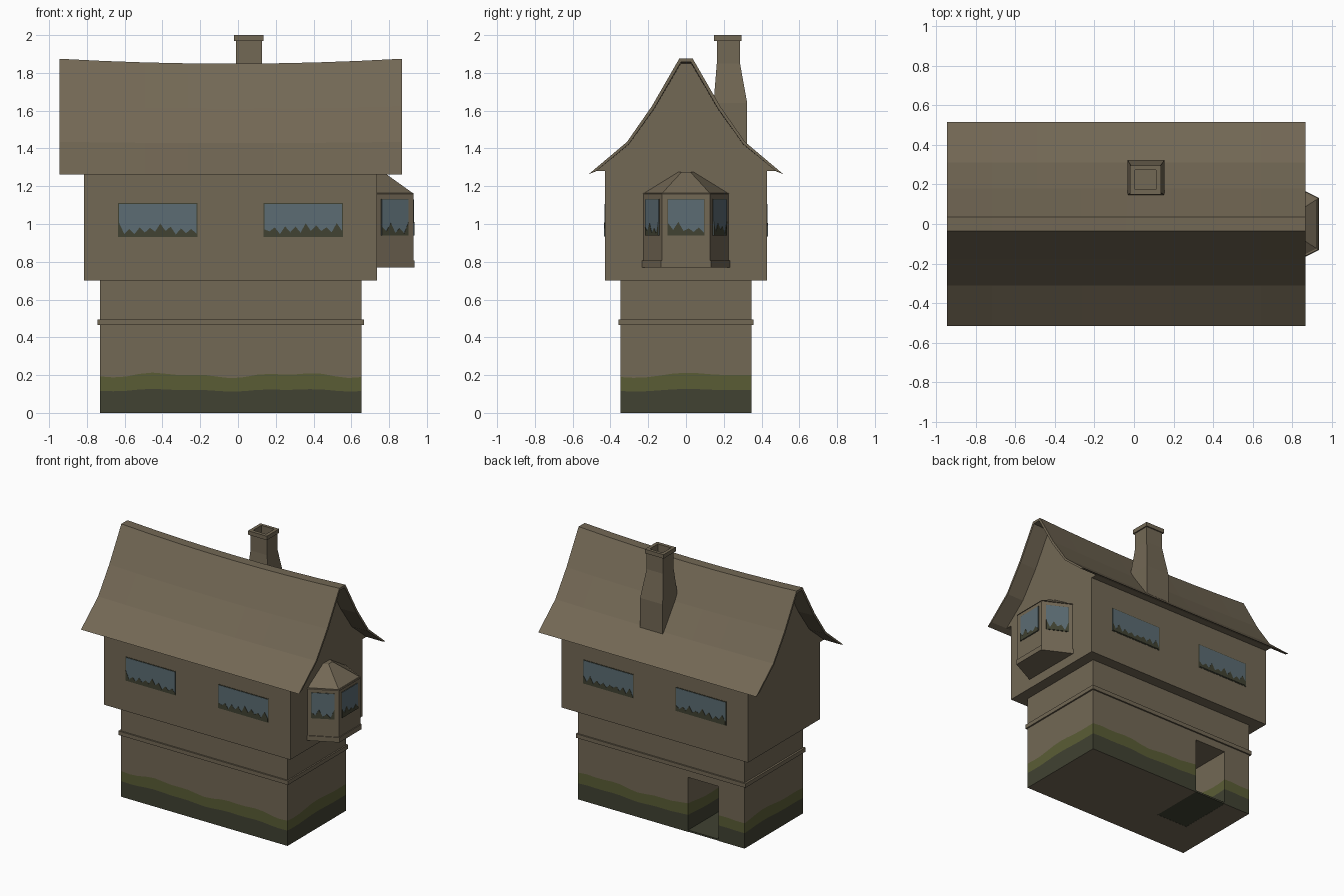
import bpy, bmesh, math, random
from mathutils import Vector

if "Cube" in bpy.data.objects:
    bpy.data.objects.remove(bpy.data.objects["Cube"])

random.seed(4)


def mat(name, c):
    m = bpy.data.materials.new(name)
    m.diffuse_color = (*c, 1)
    m.use_nodes = True
    m.node_tree.nodes["Principled BSDF"].inputs["Base Color"].default_value = m.diffuse_color
    return m


BROWN = mat("weathered brown", (0.17, 0.138, 0.09))
MOSS = mat("moss green", (0.102, 0.108, 0.036))
DARK = mat("dark damp green", (0.052, 0.054, 0.032))
GLASS = mat("dusty blue glass", (0.106, 0.15, 0.172))


def finish(name, bm, mats):
    bmesh.ops.recalc_face_normals(bm, faces=bm.faces)
    me = bpy.data.meshes.new(name)
    bm.to_mesh(me)
    bm.free()
    for m in mats:
        me.materials.append(m)
    ob = bpy.data.objects.new(name, me)
    bpy.context.collection.objects.link(ob)
    return ob


def loft(name, rings, m):
    """Skin a list of equal-length point rings and cap both ends."""
    bm = bmesh.new()
    vs = [[bm.verts.new(p) for p in r] for r in rings]
    n = len(vs[0])
    for a, b in zip(vs, vs[1:]):
        for i in range(n):
            j = (i + 1) % n
            bm.faces.new((a[i], a[j], b[j], b[i]))
    bm.faces.new(vs[0][::-1])
    bm.faces.new(vs[-1])
    return finish(name, bm, [m])


def rect(x0, x1, y0, y1, z):
    return [(x0, y0, z), (x1, y0, z), (x1, y1, z), (x0, y1, z)]


def box(name, x0, x1, y0, y1, z0, z1, m=BROWN):
    return loft(name, [rect(x0, x1, y0, y1, z0), rect(x0, x1, y0, y1, z1)], m)


# ground floor base: outline with the deep doorway notch, wavy moss bands
DOOR_TOP = 0.41
X0, X1, Y0, Y1 = -0.73, 0.655, -0.347, 0.347
corners = [(X0, Y0), (X1, Y0), (X1, Y1), (-0.26, Y1), (-0.26, -0.06),
           (-0.515, -0.06), (-0.515, Y1), (X0, Y1)]
path = []
for i, a in enumerate(corners):
    a, b = Vector(a), Vector(corners[(i + 1) % len(corners)])
    k = max(1, round((b - a).length / 0.07))
    path += [a.lerp(b, t / k) for t in range(k)]

bm = bmesh.new()
cols = []
for p in path:
    w = math.sin(9 * p.x + 1.3 + 7 * p.y) + 0.6 * math.sin(21 * p.x - 15 * p.y)
    hs = (0, 0.12 + 0.005 * w, 0.199 + 0.010 * w, DOOR_TOP)
    cols.append([bm.verts.new((p.x, p.y, h)) for h in hs])
for a, b in zip(cols, cols[1:] + cols[:1]):
    for k, mi in enumerate((2, 1, 0)):
        bm.faces.new((a[k], b[k], b[k + 1], a[k + 1])).material_index = mi
bm.faces.new([c[0] for c in cols])
finish("ground_floor_walls", bm, [BROWN, MOSS, DARK])
box("doorway_floor", -0.515, -0.26, -0.06, Y1 - 0.001, 0.001, 0.013, DARK)
box("ground_floor_top", X0, X1, Y0, Y1, DOOR_TOP, 0.71)
box("belt_moulding", -0.745, 0.666, -0.358, 0.358, 0.465, 0.495)

# overhanging upper floor
box("upper_floor", -0.815, 0.735, -0.428, 0.428, 0.70, 1.29)


# roof shell with flared eaves and a sagging ridge
def sag(x, z):
    s = max(0, 1 - ((x + 0.04) / 0.91) ** 2) * 0.026
    return z - s * max(0, (z - 1.27) / 0.6)


def station(x, prof):
    return [(x, y, sag(x, z)) for y, z in prof]


def mirrored(half):
    return [(-y, z) for y, z in half] + half[::-1]


OUTER = [(0.516, 1.263), (0.312, 1.435), (0.18, 1.625), (0.036, 1.875)]
INNER = [(0.475, 1.28), (0.302, 1.424), (0.168, 1.613), (0.027, 1.857)]
GABLE = [(0.48, 1.28), (0.305, 1.428), (0.172, 1.617), (0.03, 1.863)]
xs = [-0.945 + 1.813 * i / 8 for i in range(9)]
shell = mirrored(OUTER) + mirrored(INNER)[::-1]
loft("roof", [station(x, shell) for x in xs], BROWN)
gx = [-0.815 + 1.55 * i / 8 for i in range(9)]
loft("gable_walls", [station(x, mirrored(GABLE)) for x in gx], BROWN)

# chimney with flared base, cap and open flue
chimney = [(-0.033, 0.155, 0.146, 0.324, 1.38), (-0.033, 0.155, 0.146, 0.324, 1.64),
           (-0.01, 0.127, 0.163, 0.286, 1.85), (-0.01, 0.127, 0.163, 0.286, 1.97),
           (-0.02, 0.136, 0.149, 0.295, 1.97), (-0.02, 0.136, 0.149, 0.295, 2.0),
           (0.004, 0.111, 0.175, 0.272, 2.0), (0.004, 0.111, 0.175, 0.272, 1.88)]
loft("chimney", [rect(*r) for r in chimney], BROWN)

# bay window body, sill and little hipped roof
BX = 0.735


def bay(s, z, grow=0.0):
    pts = [(0, -0.225 - grow), (0.193 + grow, -0.128 - grow / 2),
           (0.193 + grow, 0.128 + grow / 2), (0, 0.225 + grow)]
    pts = [(-0.01, pts[0][1])] + pts + [(-0.01, pts[-1][1])]
    return [(BX + (x * s if x > 0 else x), y * s, z) for x, y in pts]


loft("bay_body", [bay(1, 0.80), bay(1, 1.165)], BROWN)
loft("bay_sill", [bay(1, 0.77, 0.007), bay(1, 0.807, 0.007)], BROWN)
loft("bay_roof", [bay(1, 1.158, 0.005), bay(0.65, 1.21), bay(0.18, 1.275)], BROWN)


# windows: thin dark rim, glass plate, jagged grime along the bottom
def plate(name, o, u, pts, d, m):
    n = Vector((u.y, -u.x, 0))
    def ring(t):
        return [o + u * a + Vector((0, 0, b)) + n * t for a, b in pts]
    loft(name, [ring(-0.003), ring(d)], m)


def window(name, o, u, w, h, rim):
    o, u = Vector(o), Vector(u).normalized()
    plate(name + "_rim", o, u, [(-rim, -rim), (w + rim, -rim),
                                (w + rim, h + rim), (-rim, h + rim)], 0.002, DARK)
    plate(name + "_glass", o, u, [(0, 0), (w, 0), (w, h), (0, h)], 0.004, GLASS)
    k = max(4, round(w / 0.027))
    top = [(w * i / k, random.uniform(0.008, 0.03) if i % 2 else
            random.uniform(0.035, 0.075)) for i in range(k, -1, -1)]
    plate(name + "_grime", o, u, [(0, 0), (w, 0)] + top, 0.006, DARK)


for i, x in enumerate((-0.63, 0.14)):
    window(f"front_window_{i}", (x, -0.428, 0.935), (1, 0, 0), 0.41, 0.17, 0.005)
    window(f"back_window_{i}", (x + 0.41, 0.428, 0.935), (-1, 0, 0), 0.41, 0.17, 0.005)

A, B = Vector((BX, -0.225, 0.94)), Vector((BX + 0.193, -0.128, 0.94))
L = (B - A).length
window("bay_window_left", A + (B - A) * 0.13, B - A, L * 0.73, 0.19, 0.002)
window("bay_window_middle", (BX + 0.193, -0.095, 0.94), (0, 1, 0), 0.19, 0.19, 0.002)
C, D = Vector((B.x, -B.y, B.z)), Vector((A.x, -A.y, A.z))
window("bay_window_right", C + (D - C) * 0.14, D - C, L * 0.73, 0.19, 0.002)
